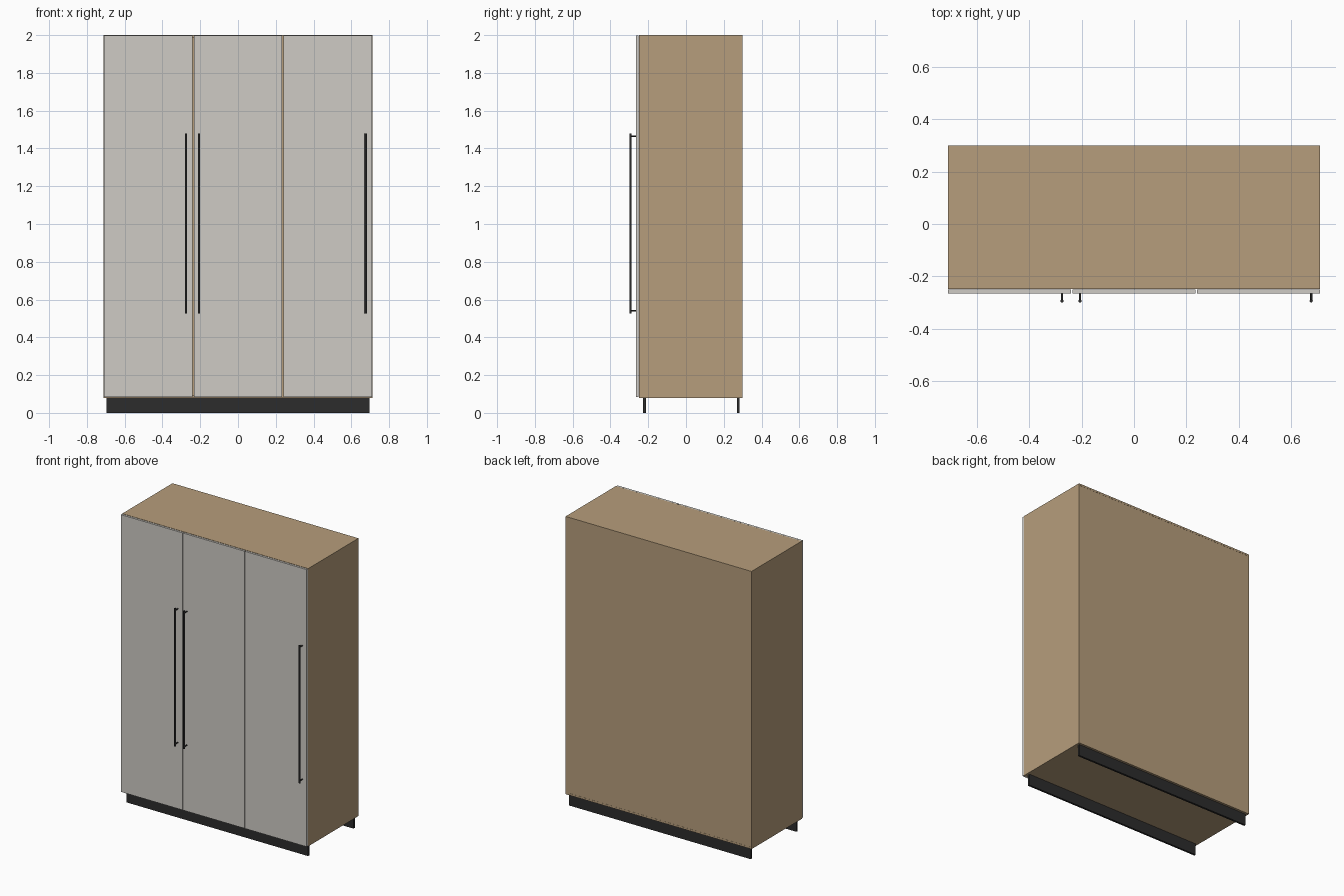
import bpy
from mathutils import Vector

if "Cube" in bpy.data.objects:
    bpy.data.objects.remove(bpy.data.objects["Cube"])


def material(name, rgb):
    m = bpy.data.materials.new(name)
    m.diffuse_color = (*rgb, 1)
    m.use_nodes = True
    m.node_tree.nodes["Principled BSDF"].inputs["Base Color"].default_value = m.diffuse_color
    return m


WOOD = material("wood", (0.47, 0.34, 0.20))
FRONT = material("door_paint", (0.62, 0.60, 0.56))
DARK = material("dark_metal", (0.025, 0.025, 0.025))


def box(name, x, y, z, mat):
    """Box from (min, max) ranges on each axis."""
    bpy.ops.mesh.primitive_cube_add(size=1)
    o = bpy.context.object
    o.name = name
    c = Vector([(a + b) / 2 for a, b in (x, y, z)])
    s = [b - a for a, b in (x, y, z)]
    for v in o.data.vertices:
        v.co = Vector([v.co[i] * s[i] for i in range(3)]) + c
    o.data.materials.append(mat)
    return o


def rod(name, p, q, r, mat):
    """Round bar between two points."""
    p, q = Vector(p), Vector(q)
    d = q - p
    bpy.ops.mesh.primitive_cylinder_add(
        vertices=20, radius=r, depth=d.length, location=(p + q) / 2,
        rotation=d.to_track_quat('Z', 'Y').to_euler())
    o = bpy.context.object
    o.name = name
    o.data.materials.append(mat)
    bpy.ops.object.shade_smooth_by_angle()
    return o


W = 0.711                 # half width
T = 0.013                 # board thickness
Z0, Z1 = 0.08, 2.0        # carcass height range
YF, YB = -0.249, 0.30     # carcass depth range
DOOR_Y = -0.265           # door face
SEAM = 0.237              # door joints at +/- SEAM

# Carcass boards
for side, s in (("left", -1), ("right", 1)):
    x = sorted((s * W, s * (W - T)))
    box(side + "_side_panel", x, (YF, YB), (Z0, Z1), WOOD)
inner = (-W + T, W - T)
box("top_panel", inner, (YF, YB), (Z1 - T, Z1), WOOD)
box("bottom_panel", inner, (YF, YB), (Z0, Z0 + T), WOOD)
box("back_panel", inner, (YB - T, YB - 0.001), (Z0 + T, Z1 - T), WOOD)
box("partition", (SEAM - T / 2, SEAM + T / 2), (YF, YB - T),
    (Z0 + T, Z1 - T), WOOD)

# Plinth boards
box("front_plinth", (-0.695, 0.695), (-0.227, -0.213), (0, Z0), DARK)
box("rear_plinth", (-0.695, 0.695), (0.270, 0.284), (0, Z0), DARK)

# Doors with bar handles
edges = (-W, -SEAM, SEAM, W)
handles = (-0.275, -0.206, 0.677)
for i, name in enumerate(("left", "middle", "right")):
    x0 = edges[i] + (0.003 if i > 0 else 0.001)
    x1 = edges[i + 1] - (0.003 if i < 2 else 0.001)
    box(name + "_door", (x0, x1), (DOOR_Y, YF - 0.002), (Z0 + 0.003, Z1 - 0.001), FRONT)
    hx, hy = handles[i], -0.294
    rod(name + "_handle_bar", (hx, hy, 0.526), (hx, hy, 1.479), 0.006, DARK)
    for end, z in (("lower", 0.541), ("upper", 1.465)):
        rod(f"{name}_handle_{end}_post", (hx, DOOR_Y + 0.001, z), (hx, hy, z),
            0.004, DARK)
